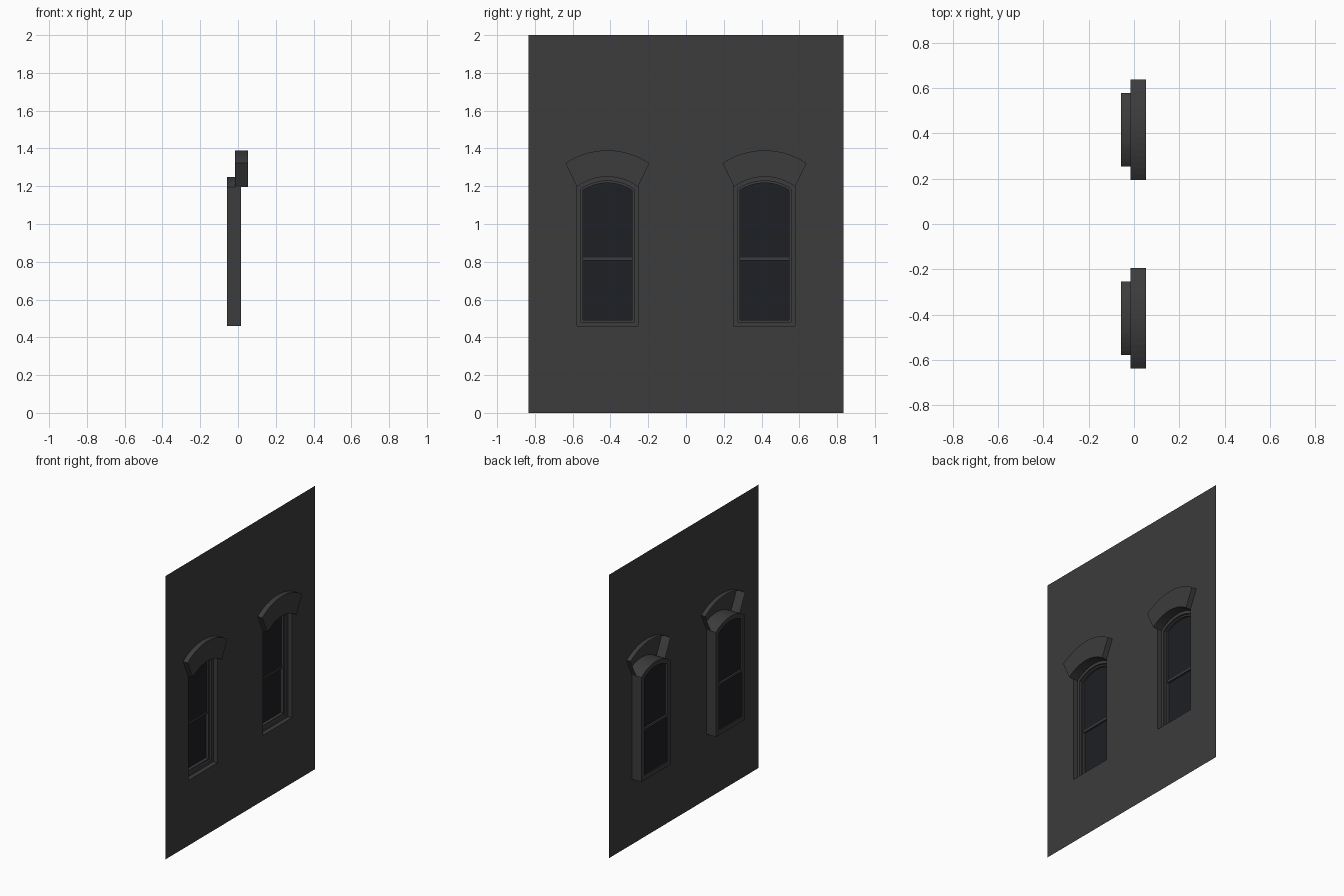
import bpy, bmesh
from math import sin, cos, asin, sqrt

if "Cube" in bpy.data.objects:
    bpy.data.objects.remove(bpy.data.objects["Cube"])

WALL_X, HALF_W, HEIGHT = 0.017, 0.835, 2.0
WIN_Y = 0.416                      # window centre, mirrored left and right
W, SILL, SPRING, CROWN = 0.162, 0.46, 1.197, 1.25
RISE = CROWN - SPRING
R = (W * W + RISE * RISE) / (2 * RISE)
CZ = CROWN - R
SEG = 16


def material(name, color):
    m = bpy.data.materials.new(name)
    m.diffuse_color = (*color, 1)
    m.use_nodes = True
    m.node_tree.nodes["Principled BSDF"].inputs["Base Color"].default_value = m.diffuse_color
    return m


PAINT = material("dark_paint", (0.045, 0.045, 0.045))
GLASS = material("dark_glass", (0.013, 0.014, 0.018))


def finish(bm, name, mat):
    bmesh.ops.recalc_face_normals(bm, faces=bm.faces)
    me = bpy.data.meshes.new(name)
    bm.to_mesh(me)
    bm.free()
    me.materials.append(mat)
    ob = bpy.data.objects.new(name, me)
    bpy.context.collection.objects.link(ob)
    return ob


def arc(half, radius, cz):
    """Arch points from +y to -y."""
    a = asin(half / radius)
    return [(radius * sin(a - 2 * a * i / SEG), cz + radius * cos(a - 2 * a * i / SEG))
            for i in range(SEG + 1)]


def outline(d):
    """Arched window outline inset by d."""
    return [(-W + d, SILL + d), (W - d, SILL + d)] + arc(W - d, R - d, CZ)


HOOD_HALF, HOOD_END, HOOD_TOP = 0.222, 1.322, 1.39
hr = HOOD_TOP - HOOD_END
HOOD_R = (HOOD_HALF ** 2 + hr ** 2) / (2 * hr)
hood_top = arc(HOOD_HALF, HOOD_R, HOOD_TOP - HOOD_R)
hood_low = arc(W, R, CZ)


def ring(bm, pts, x, yc):
    return [bm.verts.new((x, y + yc, z)) for y, z in pts]


def bridge(bm, a, b, closed=True):
    n = len(a)
    for i in range(n if closed else n - 1):
        j = (i + 1) % n
        bm.faces.new((a[i], a[j], b[j], b[i]))


# wall sheet with openings for windows and hoods
bm = bmesh.new()
loops = [[(-HALF_W, 0), (HALF_W, 0), (HALF_W, HEIGHT), (-HALF_W, HEIGHT)]]
for yc in (-WIN_Y, WIN_Y):
    hole = [(-W, SILL), (W, SILL), (W, SPRING)] + hood_top + [(-W, SPRING)]
    loops.append([(y + yc, z) for y, z in hole])
edges = []
for pts in loops:
    vs = ring(bm, pts, WALL_X, 0)
    edges += [bm.edges.new((vs[i], vs[(i + 1) % len(vs)])) for i in range(len(vs))]
bmesh.ops.triangle_fill(bm, use_beauty=True, use_dissolve=False, edges=edges, normal=(1, 0, 0))
finish(bm, "wall", PAINT)

for side, yc in (("left", -WIN_Y), ("right", WIN_Y)):
    # hood: extruded arch band, open at the back
    bm = bmesh.new()
    band = hood_top + hood_low[::-1]
    back, front = ring(bm, band, -0.015, yc), ring(bm, band, 0.053, yc)
    bridge(bm, back, front)
    n = len(band)
    for i in range(SEG):
        bm.faces.new((front[i], front[i + 1], front[n - 2 - i], front[n - 1 - i]))
    finish(bm, side + "_window_hood", PAINT)

    # reveal: jambs and sill between wall and frame
    bm = bmesh.new()
    u = [(-W, SPRING), (-W, SILL), (W, SILL), (W, SPRING)]
    bridge(bm, ring(bm, u, WALL_X, yc), ring(bm, u, -0.015, yc), closed=False)
    finish(bm, side + "_reveal", PAINT)

    # stepped frame swept round the opening
    bm = bmesh.new()
    profile = [(0, -0.015), (0.022, -0.015), (0.022, -0.028), (0.033, -0.028),
               (0.033, -0.057), (0, -0.057)]
    rings = [ring(bm, outline(d), x, yc) for d, x in profile]
    for i in range(len(rings)):
        bridge(bm, rings[i], rings[(i + 1) % len(rings)])
    finish(bm, side + "_frame", PAINT)

    # upper and lower panes, the lower one set further back
    mid, d = 0.81, 0.033
    g = W - d
    bm = bmesh.new()
    bm.faces.new(ring(bm, [(-g, mid), (g, mid)] + arc(g, R - d, CZ), -0.042, yc))
    finish(bm, side + "_upper_pane", GLASS)
    bm = bmesh.new()
    bm.faces.new(ring(bm, [(-g, SILL + d), (g, SILL + d), (g, mid), (-g, mid)], -0.05, yc))
    finish(bm, side + "_lower_pane", GLASS)

    # meeting rail
    bm = bmesh.new()
    bmesh.ops.create_cube(bm, size=1)
    bmesh.ops.scale(bm, vec=(0.018, 2 * g, 0.014), verts=bm.verts)
    bmesh.ops.translate(bm, vec=(-0.046, yc, 0.815), verts=bm.verts)
    finish(bm, side + "_meeting_rail", PAINT)
